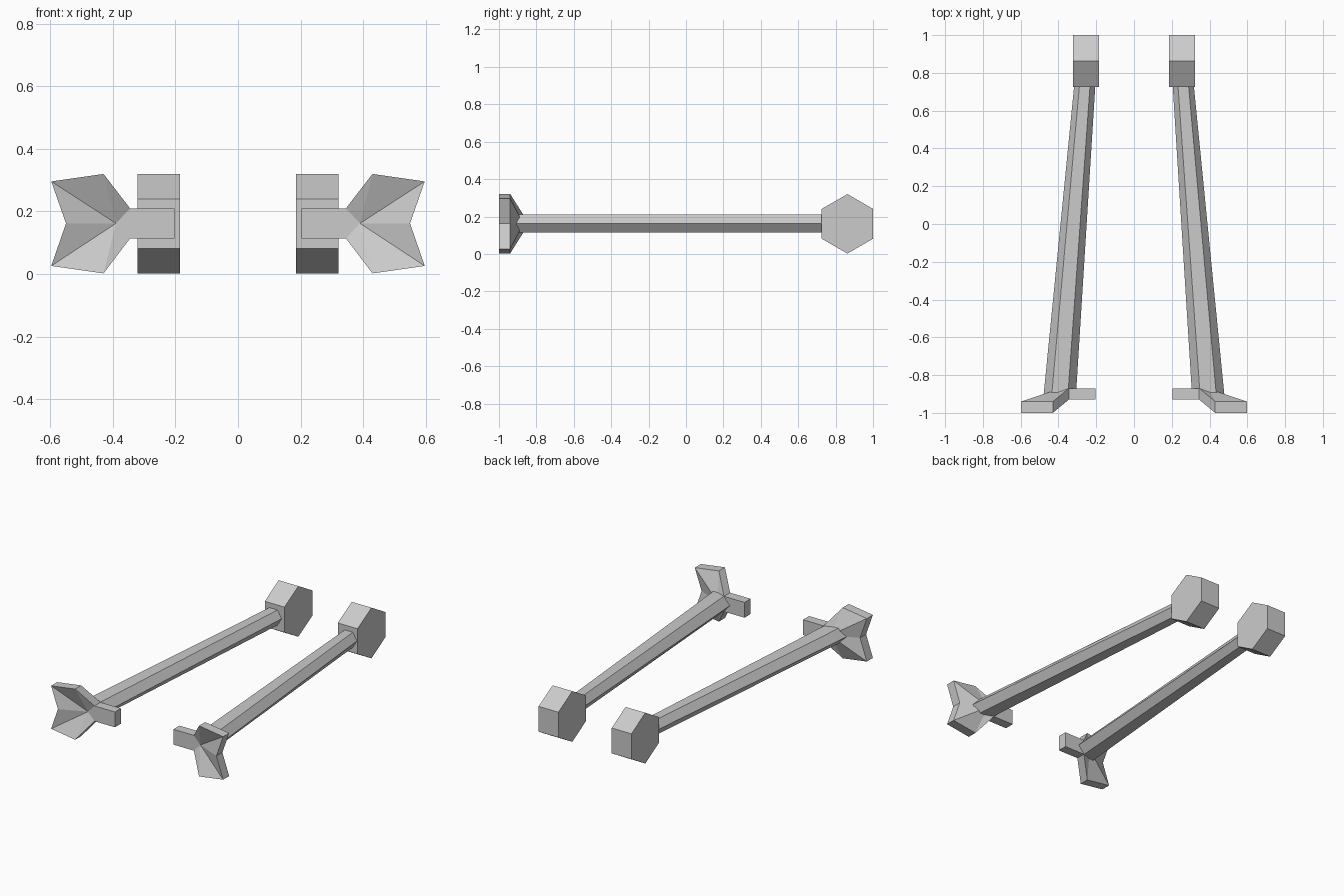
import bpy, bmesh
from math import cos, sin, radians

if "Cube" in bpy.data.objects:
    bpy.data.objects.remove(bpy.data.objects["Cube"])

ZC = 0.162  # shared centre height


def make_part(name, rings, centres=(None, None)):
    """Loft matching rings of points; each end is one face or a fan to a centre."""
    bm = bmesh.new()
    loops = [[bm.verts.new(p) for p in ring] for ring in rings]
    n = len(loops[0])
    for a, b in zip(loops, loops[1:]):
        for i in range(n):
            j = (i + 1) % n
            bm.faces.new((a[i], a[j], b[j], b[i]))
    for loop, centre in zip((loops[0], loops[-1]), centres):
        if centre is None:
            bm.faces.new(loop)
        else:
            c = bm.verts.new(centre)
            for i in range(n):
                bm.faces.new((c, loop[i], loop[(i + 1) % n]))
    bmesh.ops.recalc_face_normals(bm, faces=bm.faces[:])
    mesh = bpy.data.meshes.new(name)
    bm.to_mesh(mesh)
    bm.free()
    obj = bpy.data.objects.new(name, mesh)
    bpy.context.collection.objects.link(obj)
    # Mirror every part to the other side
    mod = obj.modifiers.new("Mirror", 'MIRROR')
    mod.use_axis[0] = True
    return obj


# Hexagonal end blocks, axis along x
hexagon = [(cos(radians(30 + 60 * k)), sin(radians(30 + 60 * k))) for k in range(6)]
make_part("end_block", [[(x, 0.863 + 0.159 * c, 0.161 + 0.159 * s) for c, s in hexagon]
                        for x in (0.185, 0.322)])


# Tapered six-sided shafts, angled inwards towards the back
def shaft_ring(y):
    t = (y + 0.87) / 1.6
    cx, half = 0.39 - 0.129 * t, 0.085 - 0.029 * t
    return [(cx + half * cos(radians(60 * k)), y,
             ZC + 0.0475 * sin(radians(60 * k)) / sin(radians(60))) for k in range(6)]


make_part("shaft", [shaft_ring(-0.905), shaft_ring(0.75)])

# Dished flared foot: rim stands forward of the root; front and back are facet fans
outline = [(0.345, ZC + 0.048, 0.0), (0.43, 0.32, -0.07), (0.597, 0.296, -0.07),
           (0.55, ZC, -0.07), (0.597, 0.026, -0.07), (0.43, 0.002, -0.07),
           (0.345, ZC - 0.048, 0.0)]
make_part("flared_foot",
          [[(x, base + dy, z) for x, z, dy in outline] for base in (-0.93, -0.87)],
          [(0.39, base, ZC) for base in (-0.93, -0.87)])

# Short inner peg beside each foot
make_part("inner_peg", [[(x, y, ZC + dz) for y, dz in
                         ((-0.93, -0.048), (-0.87, -0.048), (-0.87, 0.048), (-0.93, 0.048))]
                        for x in (0.203, 0.345)])
